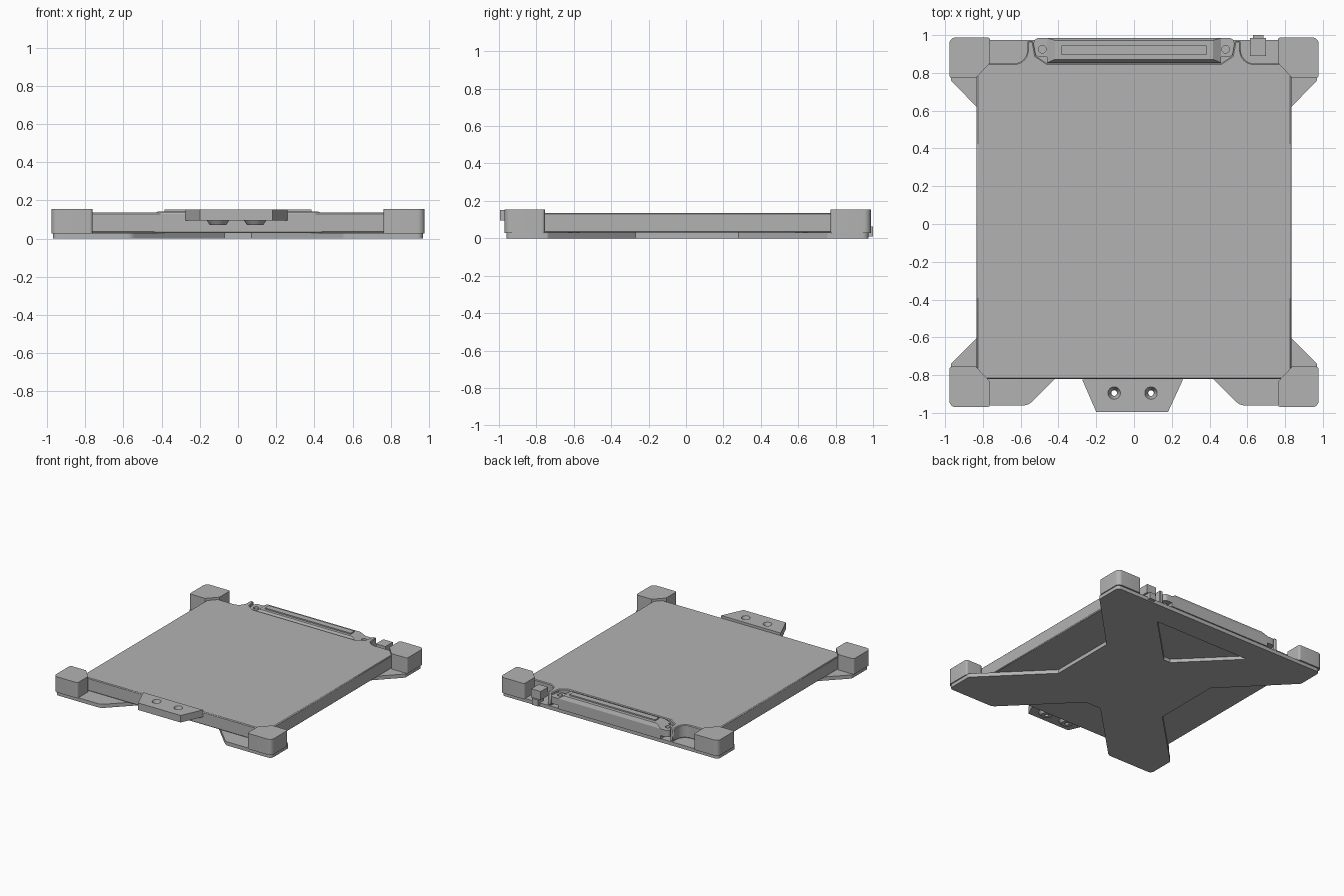
import bpy, bmesh, math
from mathutils import Vector

old = bpy.data.objects.get("Cube")
if old:
    bpy.data.objects.remove(old, do_unlink=True)

grey = bpy.data.materials.new("plain grey")
grey.use_nodes = True
colour = (0.45, 0.45, 0.45, 1)
grey.diffuse_color = colour
grey.node_tree.nodes["Principled BSDF"].inputs["Base Color"].default_value = colour


def outline(points, steps=6):
    """Turn (x, y) or (x, y, radius) corners into an outline with rounded corners."""
    result = []
    for i, p in enumerate(points):
        c = Vector(p[:2])
        if len(p) < 3:
            result.append(c)
            continue
        a = (Vector(points[i - 1][:2]) - c).normalized()
        b = (Vector(points[(i + 1) % len(points)][:2]) - c).normalized()
        half = a.angle(b) / 2
        centre = c + (a + b).normalized() * p[2] / math.sin(half)
        start = c + a * p[2] / math.tan(half) - centre
        end = c + b * p[2] / math.tan(half) - centre
        for k in range(steps + 1):
            mix = start.lerp(end, k / steps)
            result.append(centre + mix.normalized() * p[2])
    return result


def make_object(name, bm):
    bmesh.ops.recalc_face_normals(bm, faces=bm.faces)
    mesh = bpy.data.meshes.new(name)
    bm.to_mesh(mesh)
    bm.free()
    mesh.materials.append(grey)
    obj = bpy.data.objects.new(name, mesh)
    bpy.context.collection.objects.link(obj)
    return obj


def prism(name, points, low, high):
    bm = bmesh.new()
    face = bm.faces.new([bm.verts.new((p.x, p.y, low)) for p in outline(points)])
    top = bmesh.ops.extrude_face_region(bm, geom=[face], use_keep_orig=True)["geom"]
    for v in top:
        if isinstance(v, bmesh.types.BMVert):
            v.co.z = high
    return make_object(name, bm)


def box(name, x0, x1, y0, y1, z0, z1):
    return prism(name, [(x0, y0), (x1, y0), (x1, y1), (x0, y1)], z0, z1)


def cone(name, x, y, r_low, r_high, z0, z1):
    bm = bmesh.new()
    bmesh.ops.create_cone(bm, cap_ends=True, segments=24, radius1=r_low, radius2=r_high, depth=z1 - z0)
    bmesh.ops.translate(bm, verts=bm.verts, vec=(x, y, (z0 + z1) / 2))
    return make_object(name, bm)


def cut(obj, cutter):
    mod = obj.modifiers.new("cut", 'BOOLEAN')
    mod.object = cutter
    mod.operation = 'DIFFERENCE'
    mod.solver = 'EXACT'
    cutter.hide_render = True
    cutter.hide_viewport = True
    cutter.display_type = 'WIRE'


def mirrored(half):
    return half + [(-p[0],) + tuple(p[1:]) for p in reversed(half)]


# Cross-shaped base plate with a triangular opening at the back
base = prism("base_plate", mirrored([
    (0.07, -0.47), (0.56, -0.96, 0.06), (0.97, -0.96, 0.03), (0.97, -0.74, 0.02),
    (0.5, -0.27), (0.5, 0.28), (0.97, 0.76, 0.02), (0.97, 0.975, 0.03)]), 0, 0.03)
cut(base, prism("base_opening_cutter", mirrored([(0.03, 0.38), (0.43, 0.78)]), -0.05, 0.028))

# Main slab, notched along its back edge
slab = prism("main_slab", mirrored([
    (0.833, -0.82), (0.833, 0.85), (0.565, 0.85, 0.07), (0.565, 0.97),
    (0.535, 0.97), (0.52, 0.89), (0.46, 0.85)]), 0.03, 0.136)
bevel = slab.modifiers.new("edge_bevel", 'BEVEL')
bevel.width = 0.006
bevel.segments = 1
bevel.limit_method = 'ANGLE'
bevel.angle_limit = math.radians(60)

# Four corner bumpers with chamfered inner corners
for side, sx in (("right", -1), ("left", 1)):
    for end, sy, out in (("front", -1, 0.97), ("back", 1, 0.988)):
        inn = out - 0.215
        corner = [(0.978, inn, 0.015), (0.978, out, 0.035), (0.762, out, 0.015),
                  (0.762, inn + 0.08), (0.837, inn)]
        prism(f"{end}_{side}_bumper", [(p[0] * sx, p[1] * sy) + tuple(p[2:]) for p in corner], 0.028, 0.155)

# Front tab with two countersunk bosses
tab = prism("front_tab", [(-0.275, -0.822), (0.26, -0.822), (0.18, -0.995), (-0.2, -0.995)], 0.095, 0.152)
for i, x in enumerate((-0.105, 0.09)):
    boss = cone(f"tab_boss_{i}", x, -0.895, 0.042, 0.06, 0.07, 0.097)
    sink = cone(f"tab_sink_cutter_{i}", x, -0.895, 0.016, 0.034, 0.11, 0.154)
    drill = cone(f"tab_drill_cutter_{i}", x, -0.895, 0.015, 0.015, 0.05, 0.17)
    cut(tab, sink)
    cut(tab, drill)
    cut(boss, drill)

# Back connector: body, sloped shoulder and raised strip
box("connector_body", -0.46, 0.46, 0.853, 0.985, 0.03, 0.115)
shoulder = box("connector_shoulder", -0.46, 0.46, 0.853, 0.985, 0.115, 0.143)
for v in shoulder.data.vertices:
    if v.co.z > 0.13:
        v.co.x *= 0.91
        v.co.y = 0.872 if v.co.y < 0.9 else 0.972
box("connector_strip", -0.385, 0.385, 0.895, 0.945, 0.143, 0.153)

# Connector mounting ears with screw holes
for side, s in (("right", -1), ("left", 1)):
    ear = prism(f"connector_ear_{side}", [
        (s * 0.43, 0.885), (s * 0.525, 0.885, 0.03), (s * 0.535, 0.985, 0.03), (s * 0.43, 0.985)], 0.06, 0.115)
    cut(ear, cone(f"ear_cutter_{side}", s * 0.485, 0.925, 0.02, 0.02, 0.04, 0.14))

# Small latch beside the connector
box("latch_head", 0.615, 0.7, 0.89, 0.986, 0.06, 0.13)
box("latch_stem", 0.63, 0.685, 0.93, 1.0, 0.01, 0.062)

# Smooth the rounded corners, keep the edges sharp
for obj in bpy.context.scene.objects:
    obj.select_set(obj.type == 'MESH' and not obj.hide_render)
bpy.context.view_layer.objects.active = slab
bpy.ops.object.shade_smooth_by_angle(angle=math.radians(30))
